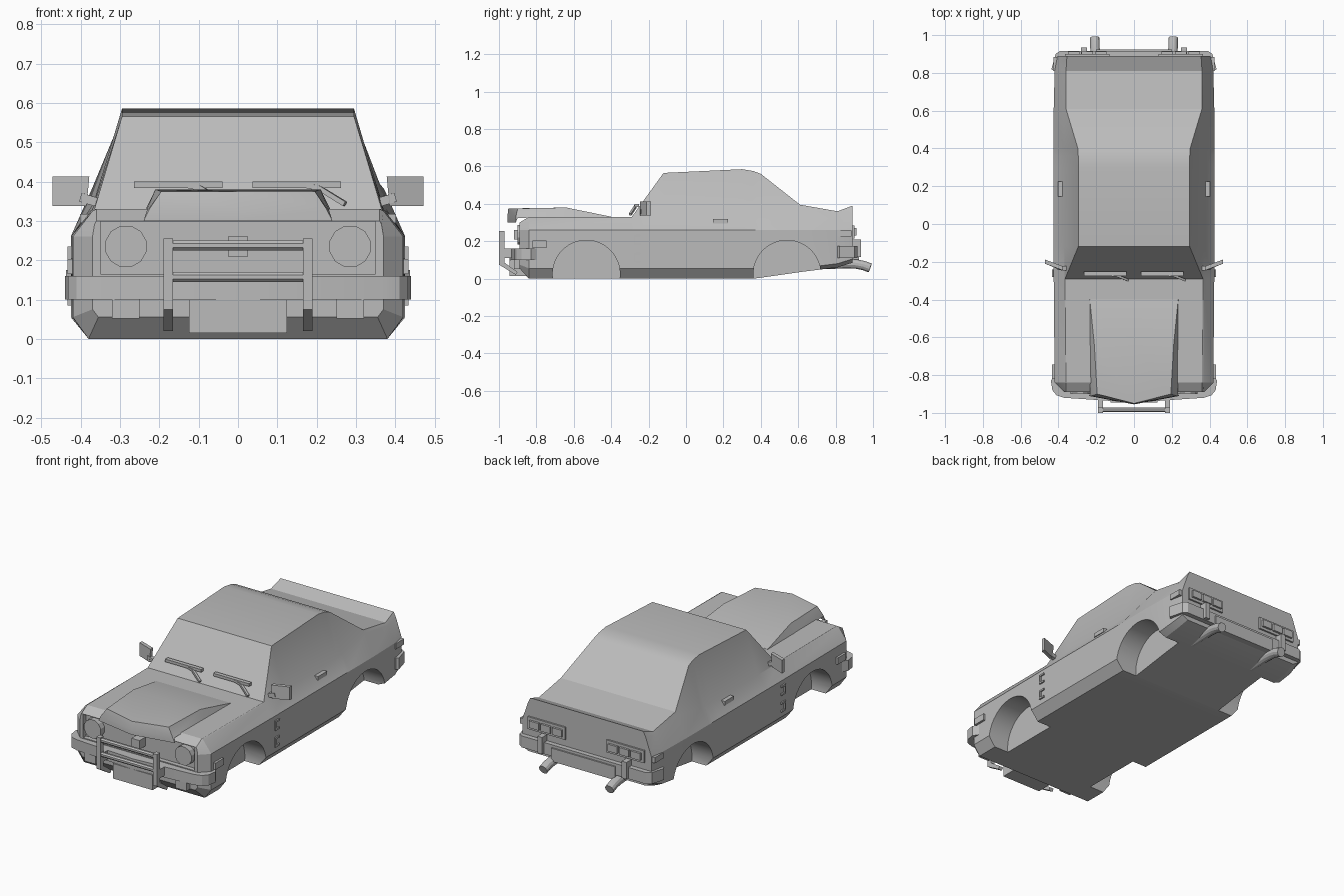
import bpy, bmesh, math
from mathutils import Vector

if "Cube" in bpy.data.objects:
    bpy.data.objects.remove(bpy.data.objects["Cube"])

grey = bpy.data.materials.new("plain_grey")
grey.use_nodes = True
grey.diffuse_color = (0.5, 0.5, 0.5, 1)
grey.node_tree.nodes["Principled BSDF"].inputs["Base Color"].default_value = (0.5, 0.5, 0.5, 1)


def finish(name, bm):
    bmesh.ops.recalc_face_normals(bm, faces=bm.faces)
    mesh = bpy.data.meshes.new(name)
    bm.to_mesh(mesh)
    bm.free()
    mesh.materials.append(grey)
    ob = bpy.data.objects.new(name, mesh)
    bpy.context.collection.objects.link(ob)
    return ob


def loft(name, rings):
    """Skin a list of equal closed rings and cap both ends."""
    bm = bmesh.new()
    loops = [[bm.verts.new(p) for p in ring] for ring in rings]
    n = len(loops[0])
    for a, b in zip(loops, loops[1:]):
        for i in range(n):
            j = (i + 1) % n
            bm.faces.new((a[i], a[j], b[j], b[i]))
    bm.faces.new(loops[0])
    bm.faces.new(loops[-1])
    return finish(name, bm)


def box(name, x, y, z):
    """Box from (low, high) ranges."""
    ring = lambda h: [(x[0], y[0], h), (x[1], y[0], h), (x[1], y[1], h), (x[0], y[1], h)]
    return loft(name, [ring(z[0]), ring(z[1])])


def pair(name, x, y, z):
    for side, s in (("left", 1), ("right", -1)):
        box(f"{side}_{name}", sorted((s * x[0], s * x[1])), y, z)


def slab(name, half, z):
    """Extrude a mirrored plan outline upward."""
    plan = half + [(-x, y) for x, y in reversed(half) if x > 0]
    return loft(name, [[(x, y, h) for x, y in plan] for h in z])


def disc(name, centre, radius, x_axis, depth, sides):
    rings = []
    for d in (-depth / 2, depth / 2):
        ring = []
        for i in range(sides):
            a = 2 * math.pi * (i + 0.5) / sides
            u, v = radius * math.cos(a), radius * math.sin(a)
            ring.append(Vector(centre) + Vector((d, u, v) if x_axis else (u, d, v)))
        rings.append(ring)
    return loft(name, rings)


def rod(name, path, radius, sides=8):
    """Rod along a path, with each ring square to the path."""
    pts = [Vector(p) for p in path]
    rings = []
    for i, p in enumerate(pts):
        t = (pts[min(i + 1, len(pts) - 1)] - pts[max(i - 1, 0)]).normalized()
        u = t.cross(Vector((0, 0, 1) if abs(t.z) < 0.9 else (1, 0, 0))).normalized()
        v = t.cross(u)
        rings.append([p + radius * (u * math.cos(a) + v * math.sin(a))
                      for a in (2 * math.pi * (k + 0.5) / sides for k in range(sides))])
    return loft(name, rings)


def cut(target, cutter):
    mod = target.modifiers.new("cut", "BOOLEAN")
    mod.operation, mod.solver, mod.object = "DIFFERENCE", "EXACT", cutter
    bpy.context.view_layer.objects.active = target
    bpy.ops.object.modifier_apply(modifier=mod.name)
    bpy.data.objects.remove(cutter)


# Body shell: y, floor half-width, floor z, belt half-width, shoulder x z, roof x z
stations = [
    (-.89, .355, .055, .37, .365, .29, .36, .30),
    (-.84, .38, 0, .42, .37, .325, .36, .33),
    (-.29, .38, 0, .425, .37, .325, .365, .33),
    (-.12, .38, 0, .425, .37, .33, .295, .565),
    (.30, .38, 0, .425, .37, .33, .295, .585),
    (.36, .38, 0, .425, .37, .335, .295, .575),
    (.40, .38, .005, .425, .37, .34, .297, .56),
    (.61, .38, .035, .425, .372, .38, .36, .395),
    (.81, .38, .06, .42, .372, .345, .36, .36),
    (.89, .37, .085, .405, .37, .36, .355, .39),
]
shell = []
for y, wf, zf, wb, xs, zs, xr, zr in stations:
    half = [(wf, zf), (wb, max(.055, zf + .02)), (wb, .26), (xs, zs), (xr, zr)]
    shell.append([(x, y, z) for x, z in half] + [(-x, y, z) for x, z in reversed(half)])
body = loft("body_shell", shell)
for y in (-.533, .54):
    for s in (-1, 1):
        cut(body, disc("arch_cutter", (s * .42, y, .025), .18, True, .26, 40))
cut(body, box("grille_cutter", (-.35, .35), (-1, -.865), (.165, .298)))

# Raised bonnet scoop with a pointed nose
scoop = []
for y, nose, xb, zb, xt, zt in ((-.91, .045, .24, .30, .225, .33), (-.9, .05, .232, .325, .195, .375),
                                (-.64, 0, .234, .325, .21, .38), (-.4, 0, .236, .325, .234, .331)):
    scoop.append([(-xb, y, zb), (0, y - nose, zb), (xb, y, zb),
                  (xt, y, zt), (0, y - nose, zt), (-xt, y, zt)])
loft("bonnet_scoop", scoop)

# Front end: bumper, lamps, badge plate, lower panel
slab("front_bumper", [(0, -.945), (.37, -.92), (.41, -.907), (.432, -.88), (.44, -.83), (.415, -.79)], (.10, .16))
for side, s in (("left", 1), ("right", -1)):
    disc(f"{side}_headlight", (s * .285, -.875, .235), .054, False, .05, 12)
disc("nose_diamond", (0, -.89, .235), .036, False, .06, 4).rotation_euler = (0, 0, 0)
pair("fog_lamp", (.25, .32), (-.92, -.86), (.052, .10))
box("front_plate", (-.125, .125), (-.945, -.85), (.015, .10))
pair("front_marker", (.40, .433), (-.82, -.745), (.165, .203))

# Bull bar
for side, s in (("left", 1), ("right", -1)):
    loft(f"{side}_bar_post", [[(s * x, y, z) for y, z in
         ((-1, .255), (-.97, .255), (-.97, .085), (-.9, .035), (-.91, .02), (-1, .075))] for x in (.165, .19)])
pair("bar_bracket", (.165, .19), (-.975, -.9), (.11, .16))
for label, z in (("upper", .237), ("lower", .157)):
    rod(f"{label}_bar_tube", [(-.17, -.984, z), (.17, -.984, z)], .0135)

# Wipers: blade with a bent arm
for label, x in (("right", -.265), ("left", .037)):
    box(f"{label}_wiper_blade", (x, x + .225), (-.275, -.252), (.384, .4))
    rod(f"{label}_wiper_arm", [(x + .125, -.268, .392), (x + .17, -.272, .383), (x + .235, -.298, .343)], .009, 4)

# Mirrors, door handles, side vents
for side, s in (("left", 1), ("right", -1)):
    loft(f"{side}_mirror", [[(s * x, y + d, z) for x, y, z in
         ((.385, -.245, .338), (.472, -.21, .338), (.472, -.21, .413), (.378, -.245, .413))] for d in (0, .022)])
    rod(f"{side}_mirror_stalk", [(s * .35, -.235, .345), (s * .40, -.232, .36)], .016, 4)
pair("door_handle", (.37, .402), (.145, .225), (.295, .318))
for z in (.085, .18):
    pair("vent_spine", (.415, .433), (-.28, -.27), (z, z + .055))
    for h in (z, z + .045):
        pair("vent_lip", (.415, .433), (-.27, -.242), (h, h + .01))

# Rear end: bumper, overriders, plate, lamp clusters
slab("rear_bumper", [(.425, .81), (.437, .82), (.415, .90), (.39, .917), (0, .917)], (.11, .175))
pair("overrider", (.25, .28), (.88, .935), (.115, .21))
box("rear_plate", (-.2, .2), (.86, .925), (.085, .16))
pair("rear_marker", (.39, .425), (.81, .885), (.225, .257))
pair("tail_panel", (.13, .365), (.88, .9), (.215, .285))
for i in range(3):
    x = .145 + i * .072
    pair("tail_lamp", (x, x + .06), (.89, .912), (.23, .27))

# Twin exhausts turned down at the tips
for side, s in (("left", 1), ("right", -1)):
    rod(f"{side}_exhaust", [(s * .205, .72, .075), (s * .205, .86, .08), (s * .206, .91, .078),
                            (s * .207, .95, .07), (s * .208, .985, .057)], .026, 12)

# Smooth shading with sharp edges kept
bpy.ops.object.select_all(action="DESELECT")
for ob in bpy.context.scene.objects:
    if ob.type == "MESH" and grey.name in ob.data.materials:
        ob.select_set(True)
        bpy.context.view_layer.objects.active = ob
bpy.ops.object.shade_smooth_by_angle(angle=math.radians(25))
